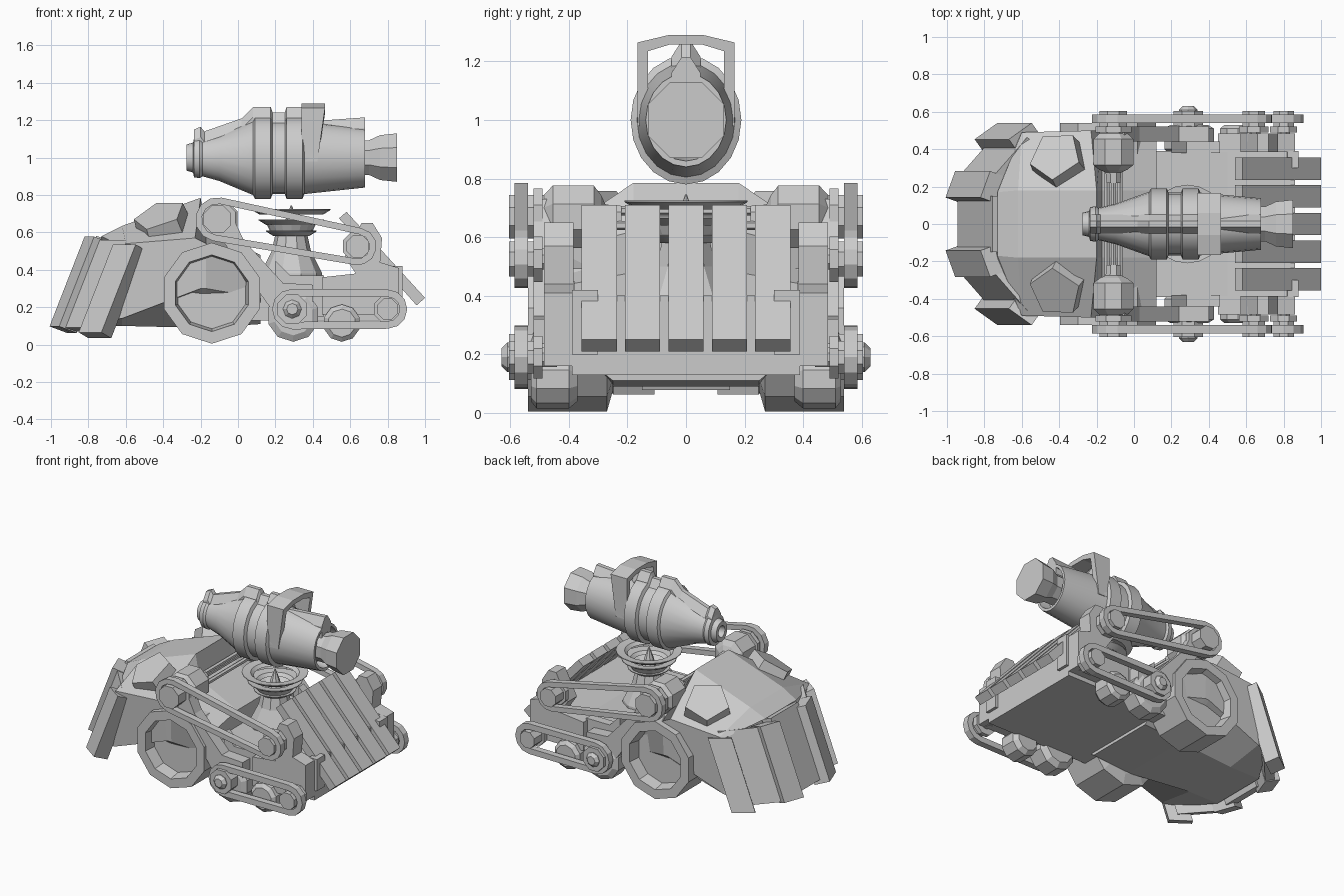
import bpy, bmesh
from math import pi, sin, cos, atan2
from mathutils import Vector, Matrix

if "Cube" in bpy.data.objects:
    bpy.data.objects.remove(bpy.data.objects["Cube"])


def make(name, verts, faces, smooth=False):
    bm = bmesh.new()
    vs = [bm.verts.new(v) for v in verts]
    for f in faces:
        bm.faces.new([vs[i] for i in f])
    bmesh.ops.remove_doubles(bm, verts=bm.verts, dist=1e-5)
    bmesh.ops.recalc_face_normals(bm, faces=bm.faces)
    me = bpy.data.meshes.new(name)
    bm.to_mesh(me)
    bm.free()
    ob = bpy.data.objects.new(name, me)
    bpy.context.collection.objects.link(ob)
    if smooth:
        bpy.ops.object.select_all(action='DESELECT')
        ob.select_set(True)
        bpy.context.view_layer.objects.active = ob
        bpy.ops.object.shade_smooth_by_angle(angle=0.6)
    return ob


def loft(name, rings, smooth=False, closed=False):
    """Skin a list of equal-length point rings; caps both ends unless closed."""
    n, m = len(rings[0]), len(rings)
    verts = [p for r in rings for p in r]
    faces = []
    for i in range(m if closed else m - 1):
        j = (i + 1) % m
        for k in range(n):
            l = (k + 1) % n
            faces.append((i*n + k, i*n + l, j*n + l, j*n + k))
    if not closed:
        faces += [tuple(range(n)), tuple(range((m - 1)*n, m*n))]
    return make(name, verts, faces, smooth)


def prism(name, pts, y0, y1):
    return loft(name, [[(x, y, z) for x, z in pts] for y in (y0, y1)])


def lathe(name, prof, org, axis, n, start=0.0, squash=1.0, smooth=False):
    """Turn (along, radius) pairs round the axis through org."""
    w = Vector(axis).normalized()
    u = Vector((0, 0, 1)) if abs(w.z) < 0.9 else Vector((1, 0, 0))
    u = (u - w*u.dot(w)).normalized()
    v = w.cross(u)
    rings = [[Vector(org) + w*a + u*r*cos(start + 2*pi*k/n) + v*r*squash*sin(start + 2*pi*k/n)
              for k in range(n)] for a, r in prof]
    return loft(name, rings, smooth)


def link(name, a, b, ra, rb, t, y0, y1):
    """Hollow pulley link: a stadium ring from a to b."""
    ang = atan2(b[1] - a[1], b[0] - a[0])

    def loop(d, y):
        pts = []
        for c, r, s in ((a, ra - d, pi/2), (b, rb - d, -pi/2)):
            pts += [(c[0] + r*cos(ang + s + pi*k/6), y, c[1] + r*sin(ang + s + pi*k/6)) for k in range(7)]
        return pts
    loft(name, [loop(0, y0), loop(0, y1), loop(t, y1), loop(t, y0)], closed=True)


def blade(name, x, y, yaw, w, t, z0, z1):
    """Plate leaning back in x; x, y is its foot centre."""
    R = Matrix.Rotation(yaw, 3, 'Z')
    rings = []
    for z in (z0, z1):
        ring = []
        for dx, dy in ((-t/2, -w/2), (t/2, -w/2), (t/2, w/2), (-t/2, w/2)):
            p = R @ Vector((dx, dy, 0))
            ring.append((x + p.x + (z - z0)*0.39, y + p.y, z - 0.35*dx))
        rings.append(ring)
    loft(name, rings)


# Armoured front hull
half = [
    [(-.73, .17, .58), (-.61, .47, .52), (-.70, .45, .13), (-.85, .2, .1)],
    [(-.62, .18, .635), (-.60, .49, .54), (-.62, .47, .14), (-.62, .2, .1)],
    [(-.2, .18, .785), (-.23, .5, .57), (-.2, .49, .3), (-.2, .25, .09)],
    [(-.17, .18, .62), (-.17, .5, .54), (-.17, .49, .3), (-.17, .25, .09)],
    [(.12, .18, .48), (.12, .5, .42), (.12, .42, .25), (.12, .25, .11)],
]
loft("front_hull", [h + [(x, -y, z) for x, y, z in reversed(h)] for h in half])

# Rear chassis
prism("rear_chassis", [(.05, .13), (.86, .13), (.86, .4), (.5, .36), (.05, .37)], -.39, .39)

# Plough: centre panel, side panels and ribs
blade("plough_centre", -.91, 0, 0, .3, .07, .09, .57)
for s in (1, -1):
    blade("plough_side_panel", -.83, s*.33, -s*.72, .3, .06, .08, .55)
    blade("plough_inner_rib", -.935, s*.195, -s*.35, .15, .1, .08, .56)
    blade("plough_outer_rib", -.765, s*.46, -s*.95, .15, .09, .05, .52)

# Slanted rear fins
for i in range(-2, 3):
    prism("rear_fin", [(.54, .675), (.58, .71), (1.0, .25), (.955, .21)], i*.148 - .06, i*.148 + .06)

# Parts repeated on both sides
for s in (1, -1):
    Y = (0, s, 0)
    lathe("main_wheel", [(.25, .2), (.27, .27), (.54, .27), (.54, .205), (.46, .19)],
          (-.14, 0, .275), Y, 10)
    for x, z, r in ((.295, .155, .14), (.555, .115, .1)):
        lathe("road_wheel", [(.37, r*.75), (.4, r), (.51, r), (.53, r*.75)], (x, 0, z), Y, 10)

    # Swing arm and rear side frame
    prism("swing_arm", [(-.17, .68), (-.05, .73), (.03, .56), (.24, .33), (.4, .32), (.4, .15), (.22, .13)],
          s*.44, s*.52)
    prism("rear_side_frame", [(.57, .47), (.66, .65), (.72, .65), (.77, .57), (.76, .44), (.86, .41),
                              (.86, .16), (.45, .16), (.45, .36), (.63, .38)], s*.385, s*.485)
    prism("side_deck_block", [(.2, .15), (.46, .15), (.46, .37), (.28, .37), (.2, .45)], s*.38, s*.44)
    prism("rear_corner_flange", [(.8, .2), (.88, .2), (.88, .42), (.82, .42)], s*.3, s*.39)

    # Hollow links with their pulleys
    link("upper_link", (-.11, .67), (.64, .525), .118, .1, .035, s*.54, s*.585)
    link("lower_link", (.29, .19), (.8, .19), .108, .105, .04, s*.54, s*.585)
    for x, z, r in ((-.11, .67, .08), (.64, .525, .065), (.29, .19, .085), (.8, .19, .06)):
        lathe("pulley", [(.44, r*.6), (.49, r*.6), (.49, r*1.3), (.52, r*1.3), (.52, r),
                         (.605, r), (.605, r*.6)], (x, 0, z), Y, 8, pi/8)
    lathe("drive_nut", [(.59, .05), (.61, .05), (.63, .03)], (.29, 0, .19), Y, 8)

    # Winch motor
    lathe("winch_motor", [(.22, .04), (.275, .045), (.29, .08), (.315, .115), (.455, .115),
                          (.485, .08), (.54, .07)], (-.11, 0, .67), Y, 8, pi/8)
    # Five-sided roof hatch block
    n = Vector((-.3, s*.45, .85)).normalized()
    lathe("roof_block", [(-.08, .16), (.07, .145)], (-.40, s*.335, .635), n, 5, pi)

# Thin shafts joining the motors
for dx, dz in ((-.035, -.02), (.035, -.02), (0, .03)):
    lathe("winch_shaft", [(-.29, .016), (.29, .016)], (-.11 + dx, 0, .66 + dz), (0, 1, 0), 6)

# Turret pedestal, stacked dishes and central spike
T = (.285, 0, 0)
lathe("turret_pedestal", [(.3, .17), (.38, .165), (.5, .105), (.59, .085), (.61, .06)], T, (0, 0, 1), 10)
for z, r in ((.6, .135), (.66, .175), (.715, .21)):
    rings = []
    for a, q in ((z - .02, r - .04), (z + .005, r), (z + .01, r), (z + .005, r - .055), (z - .015, r - .075)):
        rings.append([(T[0] + q*cos(2*pi*k/20), q*sin(2*pi*k/20), a) for k in range(20)])
    loft("turret_dish_ring", rings, True, closed=True)
lathe("turret_bowl", [(.57, .07), (.61, .115), (.64, .13), (.61, .09), (.61, .05)], T, (0, 0, 1), 16)
lathe("turret_spike", [(.59, .05), (.67, .03), (.745, .003)], T, (0, 0, 1), 8)

# Floating cannon
C = (0, 0, 1.0)
lathe("cannon_body", [(-.23, .03), (-.275, .04), (-.275, .07), (-.24, .08), (-.235, .105), (-.205, .11),
                      (-.19, .1), (-.1, .125), (.08, .2), (.09, .22), (.175, .22), (.185, .195), (.25, .195),
                      (.26, .22), (.345, .22), (.355, .195), (.68, .16), (.68, .14), (.6, .13)],
      C, (1, 0, 0), 20, 0, .86, True)
lathe("cannon_rear_cap", [(.58, .1), (.7, .1), (.76, .13), (.85, .14)], C, (1, 0, 0), 8, pi/8)
ridge = [(-.235, 1.05), (-.235, 1.15), (-.2, 1.165), (-.18, 1.14), (.02, 1.21), (.08, 1.27), (.175, 1.27),
         (.185, 1.24), (.25, 1.24), (.26, 1.27), (.345, 1.27), (.4, 1.195), (.68, 1.215), (.68, 1.1)]
loft("cannon_ridge", [[(x, y, z - d) for x, z in ridge]
                      for y, d in ((-.05, .055), (-.015, 0), (.015, 0), (.05, .055))])

# Carrying handle arched over the cannon
outer = [(-.165, .98), (-.165, 1.265), (-.06, 1.29), (.06, 1.29), (.165, 1.265), (.165, .98)]
inner = [(.13, .98), (.13, 1.235), (.055, 1.258), (-.055, 1.258), (-.13, 1.235), (-.13, .98)]


def handle_ring(front):
    return [(.34 if front else .465 - .04*(z < 1.1), y, z) for y, z in outer + inner]


loft("cannon_handle", [handle_ring(True), handle_ring(False)])
